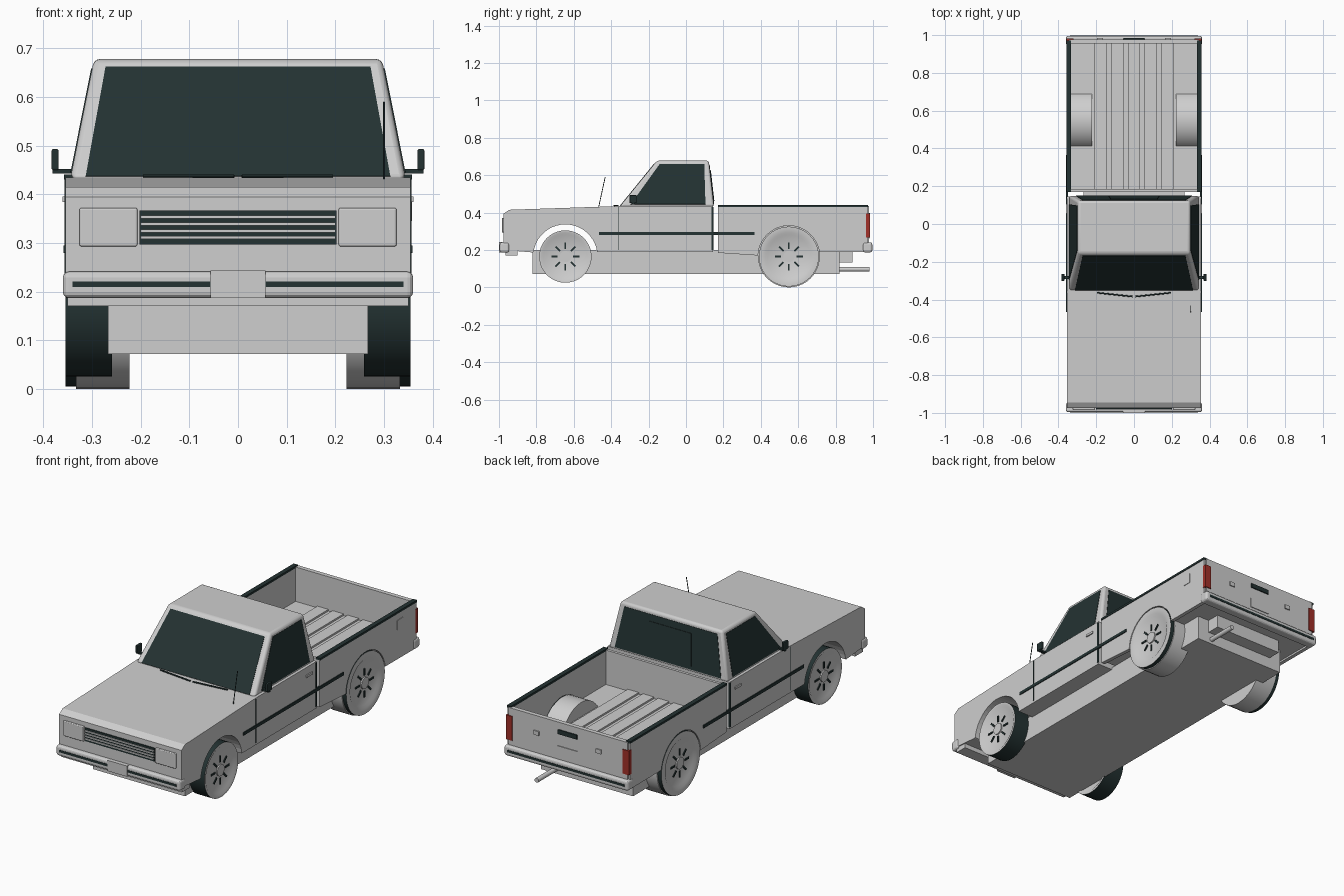
import bpy, bmesh
from math import sin, cos, pi, radians
from mathutils import Vector, Matrix

if "Cube" in bpy.data.objects:
    bpy.data.objects.remove(bpy.data.objects["Cube"])


def material(name, rgb):
    m = bpy.data.materials.new(name)
    m.use_nodes = True
    m.diffuse_color = (*rgb, 1)
    m.node_tree.nodes["Principled BSDF"].inputs["Base Color"].default_value = (*rgb, 1)
    return m


PAINT = material("light grey paint", (0.62, 0.62, 0.62))
DARK = material("dark glass and rubber", (0.017, 0.032, 0.032))
RED = material("red lamp", (0.36, 0.03, 0.022))
SIDES = (("left", 1), ("right", -1))


def finish(name, bm, *mats, bevel=0, smooth=False):
    bmesh.ops.recalc_face_normals(bm, faces=bm.faces)
    me = bpy.data.meshes.new(name)
    bm.to_mesh(me)
    bm.free()
    ob = bpy.data.objects.new(name, me)
    bpy.context.collection.objects.link(ob)
    for m in mats:
        me.materials.append(m)
    if bevel:
        mod = ob.modifiers.new("bevel", "BEVEL")
        mod.width = bevel
        mod.segments = 3
    if smooth:
        bpy.ops.object.select_all(action="DESELECT")
        ob.select_set(True)
        bpy.context.view_layer.objects.active = ob
        bpy.ops.object.shade_smooth_by_angle(angle=radians(35))
    return ob


def box(name, x, y, z, mat=PAINT, bevel=0):
    bm = bmesh.new()
    bmesh.ops.create_cube(bm, size=1)
    for v in bm.verts:
        v.co = [sum(r) / 2 + c * abs(r[1] - r[0]) for r, c in zip((x, y, z), v.co)]
    return finish(name, bm, mat, bevel=bevel)


def pair(name, x, y, z, mat=PAINT, bevel=0):
    for side, s in SIDES:
        box(f"{side}_{name}", (s * x[0], s * x[1]), y, z, mat, bevel)


def prism(name, pts, offset, mat=PAINT):
    """Extrude a polygon of 3D points along an offset."""
    bm = bmesh.new()
    face = bm.faces.new([bm.verts.new(p) for p in pts])
    ext = bmesh.ops.extrude_face_region(bm, geom=[face])["geom"]
    bmesh.ops.translate(bm, vec=offset, verts=[v for v in ext if isinstance(v, bmesh.types.BMVert)])
    return finish(name, bm, mat)


def rod(name, a, b, r, mat, sides=12):
    a, b = Vector(a), Vector(b)
    bm = bmesh.new()
    rot = (b - a).to_track_quat("Z", "Y").to_matrix().to_4x4()
    bmesh.ops.create_cone(bm, cap_ends=True, segments=sides, radius1=r, radius2=r,
                          depth=(b - a).length, matrix=Matrix.Translation((a + b) / 2) @ rot)
    return finish(name, bm, mat, smooth=True)


def arch(y, z, r, start, end, n=20):
    angles = [radians(start + (end - start) * i / n) for i in range(n + 1)]
    return [(y + r * cos(a), z + r * sin(a)) for a in angles]


AXLE_Z, FRONT_Y, REAR_Y, W = 0.165, -0.645, 0.55, 0.355

# Hood and door body, with open front wheel arches
profile = [(-0.975, 0.2), (-0.82, 0.187), *arch(FRONT_Y, AXLE_Z, 0.172, 172, 8),
           (0.145, 0.19), (0.145, 0.435), (-0.35, 0.435), (-0.945, 0.415), (-0.975, 0.395)]
prism("cab_body", [(-W, y, z) for y, z in profile], (2 * W, 0, 0))
box("chassis", (-0.267, 0.267), (-0.82, 0.82), (0.072, 0.2))
box("front_valance", (-0.35, 0.35), (-0.965, -0.9), (0.17, 0.21))

# Cab top
BASE = [(-0.345, -0.355), (0.345, -0.355), (0.345, 0.15), (-0.345, 0.15)]
ROOF = [(-0.296, -0.155), (0.296, -0.155), (0.296, 0.122), (-0.296, 0.122)]
low = [Vector((x, y, 0.432)) for x, y in BASE]
top = [Vector((x, y, 0.678)) for x, y in ROOF]
bm = bmesh.new()
lv, tv = [bm.verts.new(p) for p in low], [bm.verts.new(p) for p in top]
bm.faces.new(lv)
bm.faces.new(tv)
for i in range(4):
    j = (i + 1) % 4
    bm.faces.new((lv[i], lv[j], tv[j], tv[i]))
finish("cab_top", bm, PAINT, bevel=0.012, smooth=True)


# Windows as thin plates on the four sloping cab faces
def window(name, i, u0, u1, v0, v1, lift=0.002):
    j = (i + 1) % 4
    at = lambda u, v: low[i].lerp(low[j], u).lerp(top[i].lerp(top[j], u), v)
    n = (low[j] - low[i]).cross(top[i] - low[i]).normalized()
    pts = [at(u, v) - n * 0.002 for u, v in ((u0, v0), (u1, v0), (u1, v1), (u0, v1))]
    prism(name, pts, n * (0.002 + lift), DARK)


window("windshield", 0, 0.045, 0.955, 0.02, 0.935)
window("left_window", 1, 0.1, 0.91, 0.05, 0.92)
window("rear_window", 2, 0.05, 0.95, 0.05, 0.92)
window("rear_window_slider", 2, 0.3, 0.7, 0.12, 0.78, 0.005)
window("right_window", 3, 0.09, 0.9, 0.05, 0.92)

# Cargo bed
profile = [(0.17, 0.185), *arch(REAR_Y, AXLE_Z, 0.165, 178, 9),
           (0.97, 0.19), (0.97, 0.435), (0.17, 0.435)]
for side, s in SIDES:
    prism(f"{side}_bed_wall", [(s * 0.335, y, z) for y, z in profile], (s * 0.02, 0, 0))
    rod(f"{side}_wheel_housing", (s * 0.223, REAR_Y, AXLE_Z), (s * 0.333, REAR_Y, AXLE_Z),
        0.165, PAINT, 40)
pair("bed_rail", (0.334, 0.358), (0.17, 0.972), (0.43, 0.441), DARK)
box("bed_floor", (-0.335, 0.335), (0.17, 0.96), (0.2, 0.255))
box("bed_front_wall", (-0.335, 0.335), (0.17, 0.185), (0.2, 0.435))
box("tailgate", (-0.345, 0.345), (0.955, 0.978), (0.19, 0.435))
for i in range(5):
    x = (i - 2) * 0.088
    box(f"bed_floor_rib_{i + 1}", (x - 0.032, x + 0.032), (0.185, 0.955), (0.25, 0.264))

# Wheels: dark tread, light faces, eight slots
for axle, y, r in (("front", FRONT_Y, 0.14), ("rear", REAR_Y, 0.16)):
    for side, s in SIDES:
        bm = bmesh.new()
        place = Matrix.Translation((s * 0.307, y, AXLE_Z)) @ Matrix.Rotation(pi / 2, 4, "Y")
        bmesh.ops.create_cone(bm, cap_ends=True, segments=40, radius1=r, radius2=r,
                              depth=0.095, matrix=place)
        bm.normal_update()
        caps = [f for f in bm.faces if abs(f.normal.x) > 0.9]
        for f in bm.faces:
            f.material_index = int(f in caps)
        bmesh.ops.inset_individual(bm, faces=caps, thickness=r - 0.128, depth=0)
        bmesh.ops.inset_individual(bm, faces=caps, thickness=0.012, depth=-0.008)
        finish(f"{side}_{axle}_wheel", bm, DARK, PAINT, smooth=True)
        rod(f"{side}_{axle}_hub", (s * 0.34, y, AXLE_Z), (s * 0.353, y, AXLE_Z), 0.03, PAINT, 24)
        bm = bmesh.new()
        for k in range(8):
            turn = Matrix.Rotation(k * pi / 4, 4, "X")
            bmesh.ops.create_cube(bm, size=1, matrix=Matrix.Translation((s * 0.348, y, AXLE_Z))
                                  @ turn @ Matrix.Translation((0, 0, 0.058))
                                  @ Matrix.Diagonal((0.006, 0.009, 0.034, 1)))
        finish(f"{side}_{axle}_wheel_slots", bm, DARK)

# Bumpers with dark strips and plates
for end, s in (("front", -1), ("rear", 1)):
    box(f"{end}_bumper", (-0.36, 0.36), (s * 0.945, s * 0.996), (0.187, 0.241), PAINT, 0.012)
    box(f"{end}_bumper_strip", (-0.34, 0.34), (s * 0.99, s * 0.998), (0.209, 0.221), DARK)
box("front_plate", (-0.057, 0.057), (-1, -0.98), (0.187, 0.243))
box("rear_plate", (-0.057, 0.057), (0.97, 0.982), (0.262, 0.312))

# Front grille and headlights
box("grille", (-0.202, 0.202), (-0.979, -0.97), (0.297, 0.367), DARK)
for i in range(4):
    z = 0.311 + i * 0.014
    box(f"grille_slat_{i + 1}", (-0.2, 0.2), (-0.984, -0.975), (z - 0.003, z + 0.003))
pair("headlight", (0.207, 0.326), (-0.984, -0.965), (0.293, 0.372), PAINT, 0.004)

# Tail lamps and tailgate fittings
pair("tail_lamp", (0.32, 0.357), (0.962, 0.983), (0.268, 0.395), RED)
pair("tailgate_lamp", (0.165, 0.195), (0.97, 0.984), (0.335, 0.357))
box("tailgate_handle", (-0.055, 0.055), (0.97, 0.984), (0.375, 0.398), DARK)

# Side trim, door seams, handles, mirrors
pair("side_stripe", (0.35, 0.359), (-0.465, 0.365), (0.279, 0.295), DARK)
pair("door_front_seam", (0.35, 0.3565), (-0.362, -0.357), (0.2, 0.43), DARK)
pair("door_rear_seam", (0.35, 0.3565), (0.136, 0.146), (0.2, 0.43), DARK)
pair("door_handle", (0.35, 0.361), (0.055, 0.105), (0.384, 0.396))
pair("mirror_arm", (0.338, 0.381), (-0.29, -0.275), (0.443, 0.452), DARK)
pair("mirror", (0.369, 0.383), (-0.302, -0.264), (0.45, 0.493), DARK, 0.003)
box("fuel_door", (0.35, 0.358), (0.81, 0.86), (0.345, 0.395))

# Wipers, antenna, hitch and exhaust
for side, s in SIDES:
    rod(f"{side}_wiper", (s * 0.195, -0.364, 0.437), (s * 0.008, -0.384, 0.437), 0.004, DARK, 8)
rod("antenna", (0.3, -0.468, 0.425), (0.3, -0.432, 0.59), 0.002, DARK, 6)
box("hitch_beam", (-0.2, 0.2), (0.8, 0.89), (0.132, 0.2))
rod("exhaust_pipe", (0.18, 0.8, 0.097), (0.18, 0.98, 0.097), 0.012, PAINT, 16)
